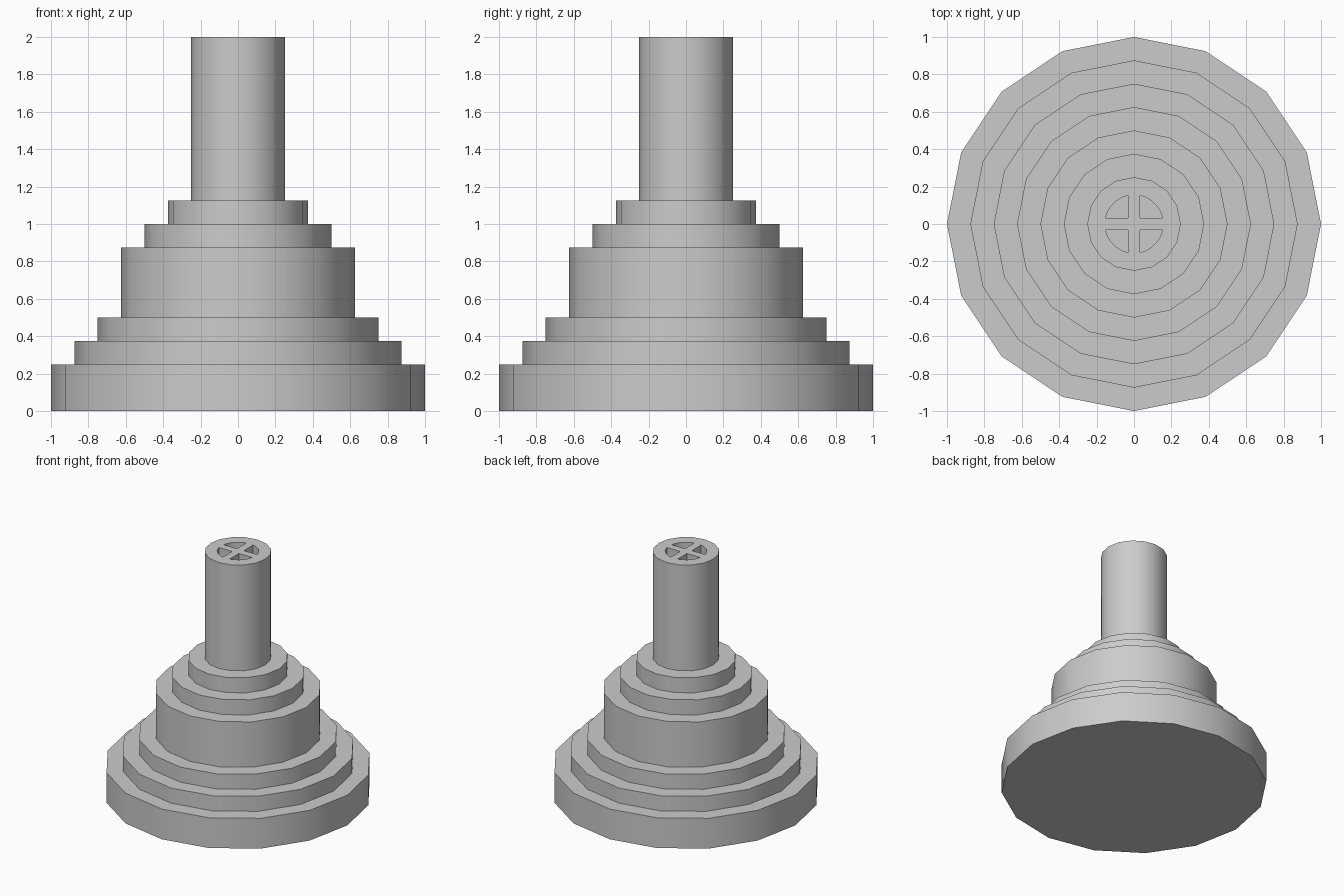
import bpy, bmesh
from math import sin, cos, tau, asin, pi

if "Cube" in bpy.data.objects:
    bpy.data.objects.remove(bpy.data.objects["Cube"])

SIDES = 16


def mesh_object(name, bm):
    bmesh.ops.recalc_face_normals(bm, faces=bm.faces)
    mesh = bpy.data.meshes.new(name)
    bm.to_mesh(mesh)
    bm.free()
    obj = bpy.data.objects.new(name, mesh)
    bpy.context.collection.objects.link(obj)
    return obj


# Stepped pedestal and post: (radius, top height) of each tier
tiers = [(1, .25), (.875, .375), (.75, .5), (.625, .875),
         (.5, 1), (.375, 1.125), (.25, 2)]
profile, z = [], 0
for r, top in tiers:
    profile += [(r, z), (r, top)]
    z = top

bm = bmesh.new()
rings = [[bm.verts.new((r * cos(tau * i / SIDES), r * sin(tau * i / SIDES), h))
          for i in range(SIDES)] for r, h in profile]
for a, b in zip(rings, rings[1:]):
    for i in range(SIDES):
        j = (i + 1) % SIDES
        bm.faces.new((a[i], a[j], b[j], b[i]))
bm.faces.new(rings[0])
bm.faces.new(rings[-1])
body = mesh_object("stepped_pedestal", bm)

# Four quarter-circle pockets that leave a flush cross in the post top
RADIUS, HALF_BAR, DEPTH, STEPS = .156, .031, .125, 5
start = asin(HALF_BAR / RADIUS)
bm = bmesh.new()
for q in range(4):
    pts = [(HALF_BAR, HALF_BAR)]
    for k in range(STEPS + 1):
        t = start + (pi / 2 - 2 * start) * k / STEPS
        pts.append((RADIUS * cos(t), RADIUS * sin(t)))
    c, s = round(cos(q * pi / 2)), round(sin(q * pi / 2))
    low, high = [[bm.verts.new((x * c - y * s, x * s + y * c, h)) for x, y in pts]
                 for h in (2 - DEPTH, 2.1)]
    bm.faces.new(low)
    bm.faces.new(high)
    for i in range(len(pts)):
        j = (i + 1) % len(pts)
        bm.faces.new((low[i], low[j], high[j], high[i]))
cutter = mesh_object("pocket_cutter", bm)
cutter.hide_render = True

# Cut the pockets, then shade
cut = body.modifiers.new("pockets", 'BOOLEAN')
cut.operation = 'DIFFERENCE'
cut.solver = 'EXACT'
cut.object = cutter
bpy.context.view_layer.objects.active = body
body.select_set(True)
bpy.ops.object.modifier_apply(modifier=cut.name)
bpy.data.objects.remove(cutter)
bpy.ops.object.shade_smooth_by_angle(angle=.6)
